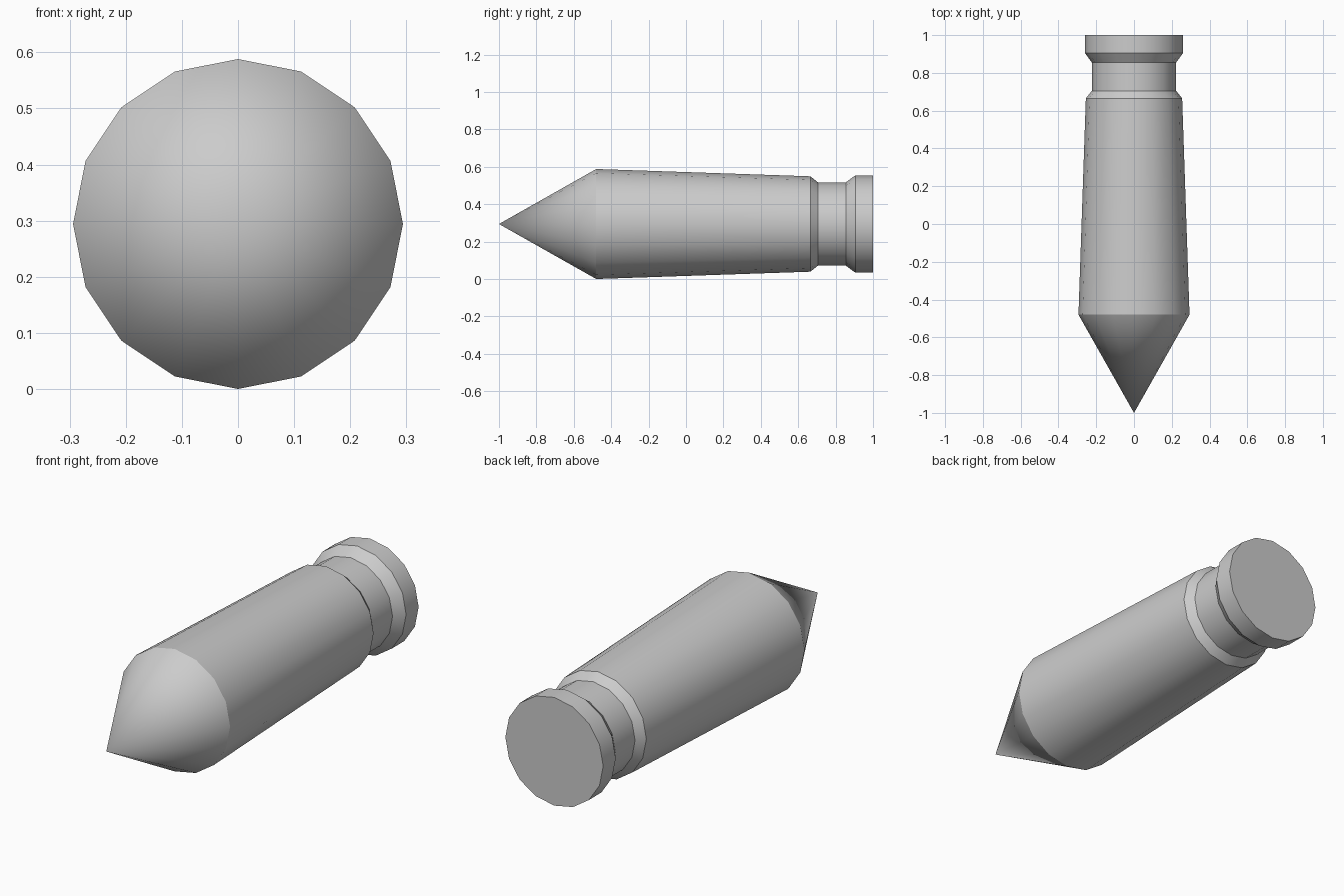
import bpy
import bmesh
from math import radians
from mathutils import Matrix, Vector

cube = bpy.data.objects.get("Cube")
if cube:
    bpy.data.objects.remove(cube, do_unlink=True)

SIDES = 16
AXIS_HEIGHT = 0.294

# Plain grey metal
grey = bpy.data.materials.new("grey metal")
grey.use_nodes = True
grey.diffuse_color = (0.6, 0.6, 0.6, 1)
grey.node_tree.nodes["Principled BSDF"].inputs["Base Color"].default_value = grey.diffuse_color

# Profile from pointed nose to flat rear cap: (y, radius)
profile = [(-1, 0), (-0.48, 0.294), (0.665, 0.255), (0.705, 0.223),
           (0.855, 0.223), (0.905, 0.26), (1, 0.26), (1, 0)]

# Lathe the profile around the lengthwise axis
bm = bmesh.new()
points = [bm.verts.new((0, y, r)) for y, r in profile]
edges = [bm.edges.new(pair) for pair in zip(points, points[1:])]
bmesh.ops.spin(bm, geom=points + edges, cent=(0, 0, 0), axis=(0, 1, 0),
               angle=radians(360), steps=SIDES, use_merge=True)
bmesh.ops.remove_doubles(bm, verts=bm.verts, dist=0.0005)
bmesh.ops.dissolve_degenerate(bm, edges=bm.edges, dist=0.0005)
bmesh.ops.recalc_face_normals(bm, faces=bm.faces)
bmesh.ops.transform(bm, matrix=Matrix.Translation(Vector((0, 0, AXIS_HEIGHT))), verts=bm.verts)

mesh = bpy.data.meshes.new("pointed_body")
bm.to_mesh(mesh)
bm.free()
mesh.materials.append(grey)
body = bpy.data.objects.new("pointed_body", mesh)
bpy.context.collection.objects.link(body)

# Smooth around the barrel, crisp at the rings
bpy.ops.object.select_all(action="DESELECT")
body.select_set(True)
bpy.context.view_layer.objects.active = body
bpy.ops.object.shade_smooth_by_angle(angle=radians(30))
